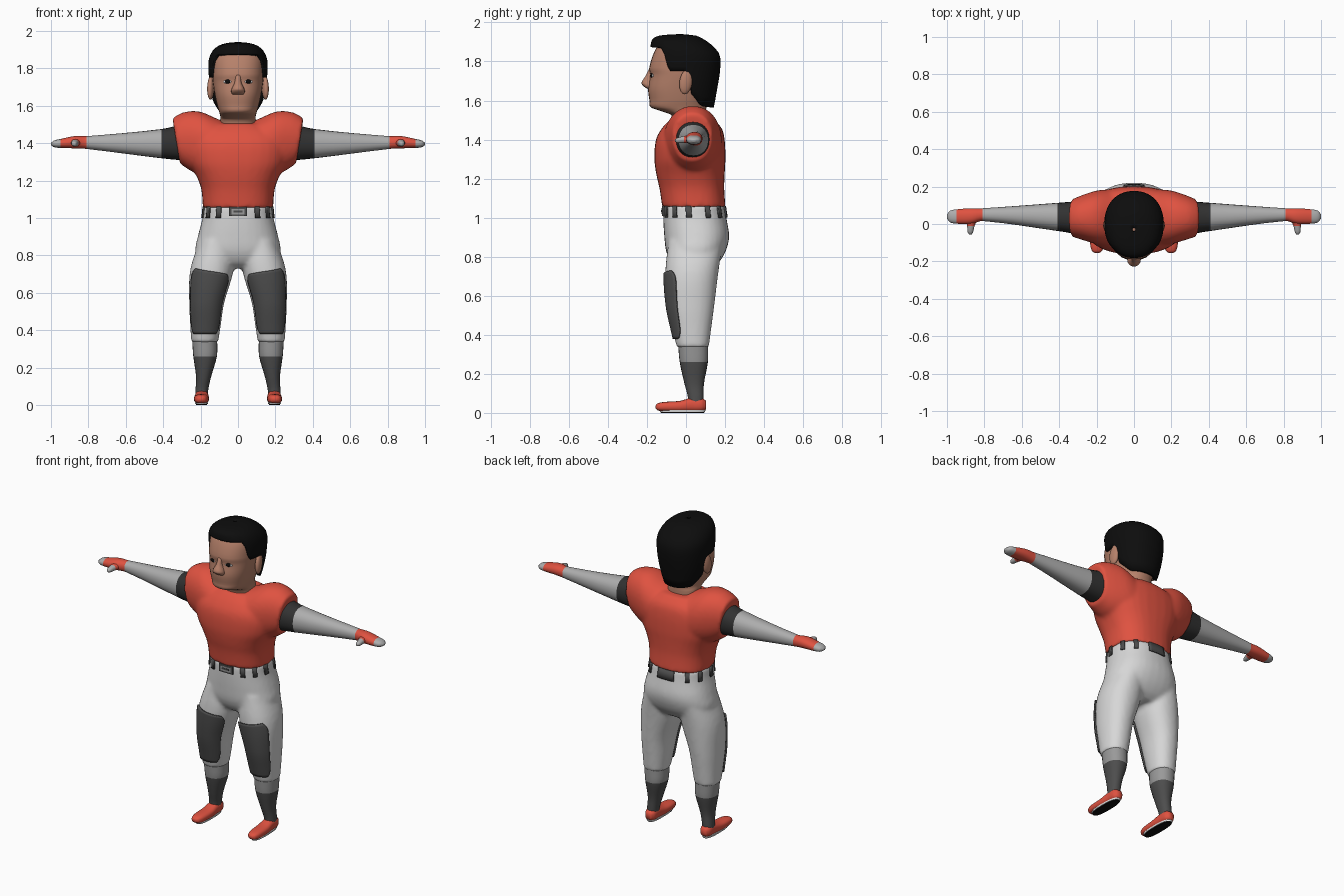
import bpy, bmesh, math
from mathutils import Vector, Matrix

if "Cube" in bpy.data.objects:
    bpy.data.objects.remove(bpy.data.objects["Cube"])

def mat(name, r, g, b):
    m = bpy.data.materials.new(name)
    m.diffuse_color = (r, g, b, 1)
    m.use_nodes = True
    m.node_tree.nodes["Principled BSDF"].inputs["Base Color"].default_value = m.diffuse_color
    return m

RED = mat("jersey red", .74, .085, .052)
SKIN = mat("skin", .47, .22, .145)
BLACK = mat("black", .004, .004, .004)
CHARCOAL = mat("charcoal cuff", .032, .032, .032)
LIGHT = mat("light grey trousers", .68, .68, .68)
GREY = mat("grey sleeve", .42, .42, .42)
DARK = mat("dark grey pad", .075, .075, .075)
MID = mat("mid grey sock", .32, .32, .32)
WHITE = mat("white", .8, .8, .8)

def sample(keys, s):
    """Smooth interpolation of (s, c1, c2, r1, r2) keys."""
    i = 0
    while i < len(keys) - 2 and s > keys[i + 1][0]:
        i += 1
    a, b = keys[i], keys[i + 1]
    h = b[0] - a[0]
    t = (s - a[0]) / h
    def slope(j, k):
        lo, hi = keys[max(j - 1, 0)], keys[min(j + 1, len(keys) - 1)]
        return (hi[k] - lo[k]) / (hi[0] - lo[0])
    return [(2*t**3 - 3*t*t + 1) * a[k] + (t**3 - 2*t*t + t) * h * slope(i, k)
            + (3*t*t - 2*t**3) * b[k] + (t**3 - t*t) * h * slope(i + 1, k) for k in range(1, 5)]

def point(keys, s, th, axis='z', n=2.2, off=0):
    c1, c2, r1, r2 = sample(keys, s)
    f = lambda v: math.copysign(abs(v) ** (2 / n), v)
    p, q = c1 + (r1 + off) * f(math.cos(th)), c2 + (r2 + off) * f(math.sin(th))
    return Vector({'z': (p, q, s), 'x': (s, p, q), 'y': (p, s, q)}[axis])

def loft(bm, keys, axis='z', seg=32, steps=4, n=2.2, fn=lambda p: p):
    st = [a[0] + (b[0] - a[0]) * j / steps for a, b in zip(keys, keys[1:]) for j in range(steps)]
    st.append(keys[-1][0])
    rings = [[bm.verts.new(fn(point(keys, s, 2 * math.pi * i / seg, axis, n))) for i in range(seg)] for s in st]
    for a, b in zip(rings, rings[1:]):
        for i in range(seg):
            j = (i + 1) % seg
            bm.faces.new((a[i], a[j], b[j], b[i]))
    bm.faces.new(rings[0])
    bm.faces.new(rings[-1])

def grid(bm, fn, nu, nv):
    """Open patch of points fn(u, v), u and v from 0 to 1."""
    vs = [[bm.verts.new(fn(u / nu, v / nv)) for u in range(nu + 1)] for v in range(nv + 1)]
    for a, b in zip(vs, vs[1:]):
        for i in range(nu):
            bm.faces.new((a[i], a[i + 1], b[i + 1], b[i]))

def finish(name, bm, mats, rule=None, voxel=0, solid=None, angle=45):
    bmesh.ops.recalc_face_normals(bm, faces=bm.faces)
    if rule:
        for f in bm.faces:
            f.material_index = rule(f.calc_center_median())
    me = bpy.data.meshes.new(name)
    bm.to_mesh(me)
    bm.free()
    ob = bpy.data.objects.new(name, me)
    bpy.context.collection.objects.link(ob)
    for m in mats:
        me.materials.append(m)
    for o in bpy.context.selected_objects:
        o.select_set(False)
    ob.select_set(True)
    bpy.context.view_layer.objects.active = ob
    if voxel:
        r = ob.modifiers.new("merge", 'REMESH')
        r.mode, r.voxel_size, r.use_smooth_shade = 'VOXEL', voxel, True
        s = ob.modifiers.new("soften", 'SMOOTH')
        s.factor, s.iterations = .5, 6
    else:
        bpy.ops.object.shade_smooth_by_angle(angle=math.radians(angle))
    if solid:
        s = ob.modifiers.new("thickness", 'SOLIDIFY')
        s.thickness, s.offset = solid
    return ob

def ball(name, loc, rad, m, rot=0, tilt=0):
    bm = bmesh.new()
    bmesh.ops.create_uvsphere(bm, u_segments=16, v_segments=10, radius=1)
    bm.transform(Matrix.Translation(loc) @ Matrix.Rotation(rot, 4, 'Z') @ Matrix.Rotation(tilt, 4, 'X')
                 @ Matrix.Diagonal((*rad, 1)))
    return finish(name, bm, [m], angle=80)

def box(name, loc, size, m):
    bm = bmesh.new()
    bmesh.ops.create_cube(bm, size=1)
    bm.transform(Matrix.Translation(loc) @ Matrix.Diagonal((*size, 1)))
    return finish(name, bm, [m])

# jersey: trunk merged with a padded yoke
TRUNK = [(1.055, 0, .04, .188, .162), (1.15, 0, .03, .196, .166), (1.22, 0, .023, .22, .175),
         (1.3, 0, .02, .26, .182), (1.4, 0, .022, .27, .176), (1.46, 0, .03, .23, .152), (1.505, 0, .03, .13, .11)]
half = [(.1, .03, 1.36, .155, .168), (.19, .035, 1.395, .146, .174),
        (.27, .035, 1.407, .122, .158), (.33, .032, 1.412, .1, .122)]
YOKE = [(-k[0], *k[1:]) for k in reversed(half)] + [(0, .03, 1.345, .155, .15)] + half
bm = bmesh.new()
loft(bm, TRUNK, n=2.4)
loft(bm, YOKE, 'x', fn=lambda p: p + Vector(((p.z - 1.41) * .5 * p.x, 0, 0)))
finish("jersey", bm, [RED], voxel=.011)

# trousers: hips merged with two legs
HIPS = [(.73, 0, .045, .13, .075), (.76, 0, .045, .19, .115), (.82, 0, .05, .228, .15), (.9, 0, .055, .215, .166),
        (1.0, 0, .045, .19, .162), (1.065, 0, .04, .183, .157)]
LEG = [(.335, .178, .035, .072, .082), (.42, .174, .03, .081, .098), (.55, .167, .025, .094, .12),
       (.72, .14, .03, .116, .136), (.88, .115, .05, .09, .14)]
bm = bmesh.new()
loft(bm, HIPS, n=2.3)
for s in (1, -1):
    loft(bm, LEG, fn=lambda p: Vector((p.x * s, p.y, p.z)))
finish("trousers", bm, [LIGHT], voxel=.011)

# belt loops and buckle
for i, deg in enumerate((-145, -120, -60, -35, -8, 22, 50, 130, 158, 188, 90)):
    w = math.radians(14 if deg == 90 else 4.5)
    c = math.radians(deg)
    bm = bmesh.new()
    grid(bm, lambda u, v: point(HIPS, 1.0 + .06 * v, c + w * (2 * u - 1), n=2.3, off=.003), 6, 2)
    finish(f"belt_loop_{i + 1}", bm, [DARK], solid=(.008, 0))
box("buckle", (0, -.117, 1.034), (.095, .012, .05), DARK)
box("buckle_plate", (0, -.123, 1.034), (.07, .006, .03), MID)
box("buckle_bar", (0, -.126, 1.034), (.05, .006, .01), DARK)

# head with neck; keys give front y, back y and half width
HEAD = [(z, 0, (f + b) / 2, w, (b - f) / 2) for z, f, b, w in (
    (1.45, -.07, .10, .1), (1.525, -.075, .10, .095), (1.545, -.125, .10, .095), (1.565, -.18, .105, .1),
    (1.6, -.187, .11, .111), (1.66, -.194, .12, .124), (1.73, -.184, .13, .135), (1.77, -.188, .13, .137),
    (1.87, -.152, .12, .132), (1.91, -.11, .08, .09))]
bm = bmesh.new()
loft(bm, HEAD, n=2.3)
finish("head", bm, [SKIN], angle=60)
bm = bmesh.new()
loft(bm, [(1.66, 0, -.185, .03, .012), (1.672, 0, -.19, .036, .026), (1.69, 0, -.19, .034, .038),
          (1.725, 0, -.183, .018, .025), (1.765, 0, -.178, .014, .01)], seg=16)
finish("nose", bm, [SKIN], angle=70)
for s, side in ((1, "left"), (-1, "right")):
    ball(side + "_ear", (s * .146, 0, 1.695), (.018, .034, .064), SKIN, s * .2, -.15)
    ball(side + "_eye_white", (s * .057, -.174, 1.728), (.022, .005, .009), WHITE, s * .3)
    ball(side + "_pupil", (s * .056, -.176, 1.729), (.016, .006, .011), BLACK, s * .3)

# hair: cap whose lower edge follows the hairline
HAIR = [(z, 0, (f + b) / 2, w, (b - f) / 2) for z, f, b, w in (
    (1.55, -.14, .14, .11), (1.65, -.16, .158, .142), (1.76, -.175, .175, .156), (1.84, -.18, .17, .157),
    (1.89, -.18, .125, .138), (1.92, -.165, .08, .105), (1.935, -.12, .04, .06), (1.94, -.04, -.02, .01))]
EDGE = [(-.3, 1.88), (-.115, 1.87), (-.09, 1.75), (.005, 1.75), (.035, 1.63), (.1, 1.57), (.3, 1.552)]
def hairline(y):
    for (a, za), (b, zb) in zip(EDGE, EDGE[1:]):
        if y <= b:
            return za + (zb - za) * (y - a) / (b - a)
    return EDGE[-1][1]
def hair_point(u, v):
    th = 2 * math.pi * u
    low = hairline(point(HAIR, 1.8, th).y)
    return point(HAIR, low + (1.94 - low) * (1 - (1 - v) ** 2), th)
bm = bmesh.new()
grid(bm, hair_point, 72, 14)
bmesh.ops.remove_doubles(bm, verts=bm.verts, dist=.0005)
finish("hair", bm, [BLACK], solid=(.025, -1))

ARM = [(.29, .033, 1.405, .09, .098), (.41, .038, 1.397, .075, .078), (.81, .05, 1.403, .034, .034),
       (.87, .042, 1.405, .042, .033), (.95, .04, 1.398, .038, .024), (.985, .04, 1.396, .03, .017), (1, .04, 1.395, .01, .006)]
SOCK = [(.04, .195, .05, .033, .04), (.08, .193, .05, .034, .04), (.15, .184, .042, .04, .05),
        (.26, .176, .04, .063, .072), (.345, .178, .037, .067, .077)]
SHOE = [(-.155, .198, .031, .012, .008), (-.145, .198, .031, .026, .018), (-.11, .197, .032, .037, .024),
        (-.03, .195, .034, .04, .028), (.03, .194, .042, .036, .036), (.08, .194, .042, .034, .034), (.103, .194, .04, .02, .022)]
for s, side in ((1, "left"), (-1, "right")):
    flip = lambda p: Vector((p.x * s, p.y, p.z))
    # arm: cuff, sleeve, glove and fingertips
    bm = bmesh.new()
    loft(bm, ARM, 'x', seg=24, fn=flip)
    finish(side + "_arm", bm, [CHARCOAL, GREY, RED],
           lambda c: 0 if abs(c.x) < .41 else 2 if .81 < abs(c.x) < .95 else 1, angle=60)
    bm = bmesh.new()
    loft(bm, [(-.056, .874, 1.395, .006, .006), (-.045, .875, 1.396, .014, .013), (-.01, .872, 1.4, .02, .018),
              (.03, .865, 1.403, .03, .022)], 'y', seg=16, fn=flip)
    finish(side + "_thumb", bm, [GREY, RED], lambda c: int(c.y > -.01), angle=70)
    # thigh and knee pad
    bm = bmesh.new()
    def pad(u, v):
        w = .98 * (1 - .25 * abs(2 * v - 1) ** 8)
        z = .38 + v * (.32 + .03 * u)
        return flip(point(LEG, z, -math.pi / 2 + .03 + w * (2 * u - 1), off=.005))
    grid(bm, pad, 16, 24)
    finish(side + "_knee_pad", bm, [DARK], solid=(.009, 0))
    # sock with lighter top band
    bm = bmesh.new()
    loft(bm, SOCK, seg=24, fn=flip)
    finish(side + "_sock", bm, [DARK, MID], lambda c: int(c.z > .26), angle=60)
    # shoe, midsole rim and sole
    bm = bmesh.new()
    loft(bm, SHOE, 'y', seg=24, n=2.5, fn=flip)
    finish(side + "_shoe", bm, [RED], angle=70)
    for part, m, z0, z1, g in (("midsole", WHITE, .005, .014, 0), ("sole", BLACK, 0, .009, -.004)):
        bm = bmesh.new()
        loft(bm, [(z0, .195, -.018, .033 + g, .115 + g), (z1, .195, -.018, .035 + g, .118 + g)], steps=1, n=2.6, fn=flip)
        finish(f"{side}_{part}", bm, [m])
